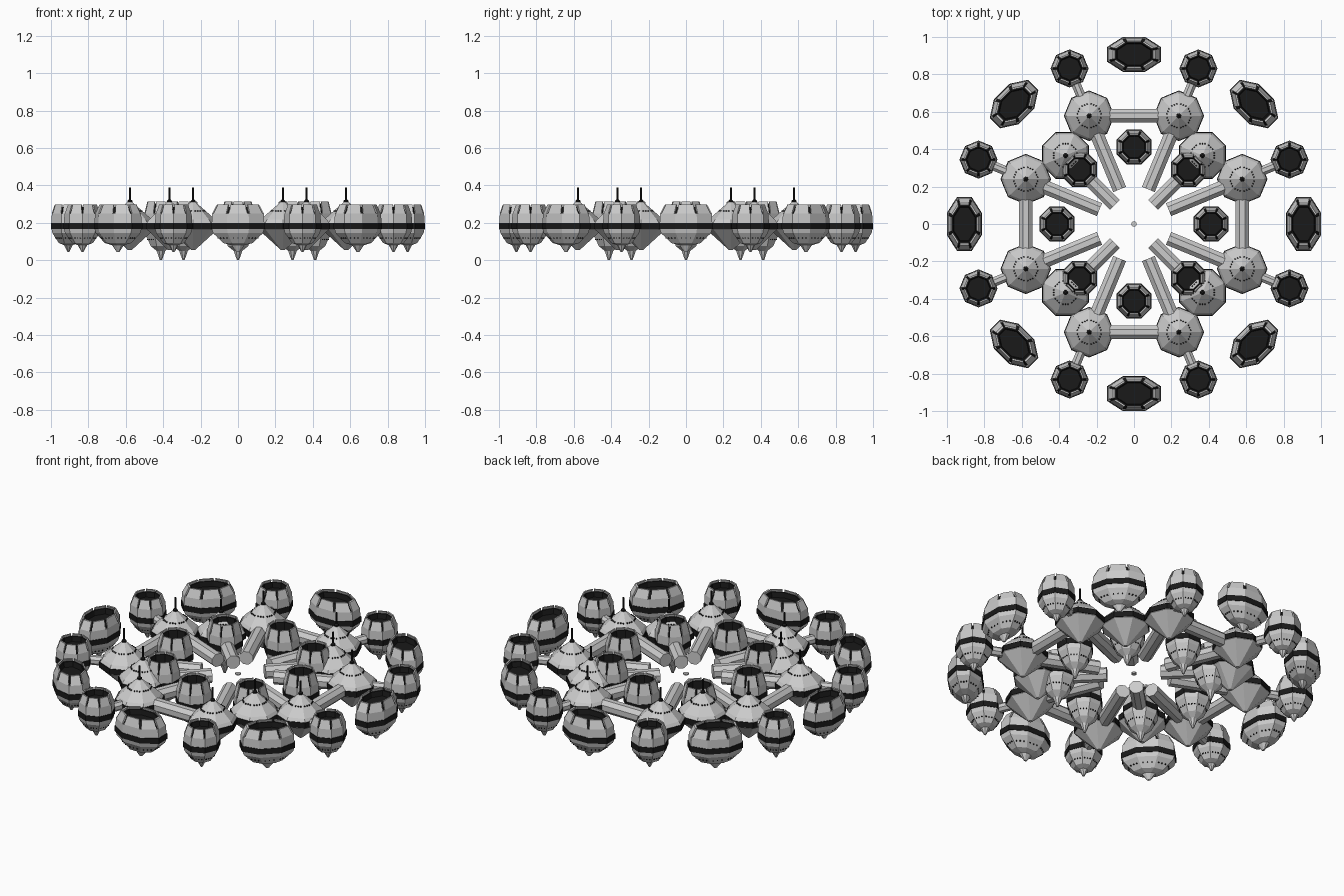
import bpy, bmesh, math
from mathutils import Matrix, Vector

if "Cube" in bpy.data.objects:
    bpy.data.objects.remove(bpy.data.objects["Cube"])

T = math.tan(math.pi / 8)  # half side of an octagon with apothem 1
EIGHTH = math.pi / 4

black = bpy.data.materials.new("black")
black.diffuse_color = (0.01, 0.01, 0.01, 1)
black.use_nodes = True
black.node_tree.nodes["Principled BSDF"].inputs["Base Color"].default_value = black.diffuse_color


def to_mesh(bm, name, mat=None):
    bmesh.ops.recalc_face_normals(bm, faces=bm.faces[:])
    me = bpy.data.meshes.new(name)
    bm.to_mesh(me)
    bm.free()
    if mat:
        me.materials.append(mat)
    return me


def lathe(name, profile, sx, sy, mat=None):
    """Eight-sided stack of rings; profile is (apothem fraction, z)."""
    bm = bmesh.new()
    rings = []
    for f, z in profile:
        r = f / math.cos(math.pi / 8)
        rings.append([bm.verts.new((sx * r * math.cos((k + .5) * EIGHTH),
                                    sy * r * math.sin((k + .5) * EIGHTH), z)) for k in range(8)])
    for a, b in zip(rings, rings[1:]):
        for k in range(8):
            bm.faces.new((a[k], a[(k + 1) % 8], b[(k + 1) % 8], b[k]))
    bm.faces.new(rings[0])
    bm.faces.new(rings[-1])
    return to_mesh(bm, name, mat)


def rim_panels(name, section, sx, sy, fill=.84):
    """Eight separate rim plates following the octagon's sides."""
    bm = bmesh.new()
    for k in range(8):
        c, s = math.cos(k * EIGHTH), math.sin(k * EIGHTH)
        ends = []
        for side in (-1, 1):
            ends.append([bm.verts.new((sx * f * (c - side * T * fill * s),
                                       sy * f * (s + side * T * fill * c), z)) for f, z in section])
        n = len(section)
        for i in range(n):
            j = (i + 1) % n
            bm.faces.new((ends[0][i], ends[0][j], ends[1][j], ends[1][i]))
        bm.faces.new(ends[0])
        bm.faces.new(ends[1])
    return to_mesh(bm, name)


def windows(name, f, z, sx, sy, size=.006):
    """Three tiny windows on each of the eight sides."""
    bm = bmesh.new()
    for k in range(8):
        c, s = math.cos(k * EIGHTH), math.sin(k * EIGHTH)
        for t in (-.55, 0, .55):
            p = Vector((sx * f * (c - t * T * s), sy * f * (s + t * T * c), z))
            bmesh.ops.create_cube(bm, size=size, matrix=Matrix.Translation(p) @ Matrix.Rotation(k * EIGHTH, 4, 'Z'))
    return to_mesh(bm, name, black)


def place(me, r=0, angle=0):
    ob = bpy.data.objects.new(me.name, me)
    ob.location = (r * math.cos(angle), r * math.sin(angle), 0)
    ob.rotation_euler.z = angle
    bpy.context.collection.objects.link(ob)


def bar(name, a, b, radius):
    """Eight-sided beam between two plan points at belt height."""
    a, b = Vector((*a, .185)), Vector((*b, .185))
    d = b - a
    bm = bmesh.new()
    bmesh.ops.create_cone(bm, cap_ends=True, segments=8, radius1=radius, radius2=radius, depth=d.length,
                          matrix=Matrix.Translation((a + b) / 2) @ d.to_track_quat('Z', 'Y').to_matrix().to_4x4()
                          @ Matrix.Rotation(math.pi / 8, 4, 'Z'))
    place(to_mesh(bm, name))


def polar(r, a):
    return (r * math.cos(a), r * math.sin(a))


def pod(name, sx, sy, lower, top):
    """Open-topped pod: body, belt, dark well, rim plates and windows."""
    body = lower + [(.97, .168), (.97, .2), (.95, .25), (.6, .25)]
    well = [(.9, .249), (.7, top - .012), (.64, top - .012), (.6, .255)]
    plates = [(.95, .25), (.78, top), (.7, top), (.85, .25)]
    (f1, z1), (f2, z2) = lower[-2:]
    return [lathe(name + "_body", body, sx, sy),
            lathe(name + "_belt", [(.9, .168), (1, .168), (1, .2), (.9, .2)], sx, sy, black),
            lathe(name + "_well", well, sx, sy, black),
            rim_panels(name + "_rim", plates, sx, sy),
            windows(name + "_windows", (f1 + f2) / 2, (z1 + z2) / 2, sx, sy)]


# Three kinds of pod
short_keel = [(.06, .045), (.24, .08), (.55, .092), (.92, .145)]
long_keel = [(.06, 0), (.25, .05), (.58, .075), (.93, .145)]
large_pod = pod("large_pod", .093, .145, short_keel, .297)
small_pod = pod("small_pod", .094, .094, short_keel, .297)
inner_pod = pod("inner_pod", .093, .093, long_keel, .314)

# Cone hub with belt, windows and mast
H = .125
hub = [lathe("hub_body", [(.08, .055), (.97, .165), (.97, .2), (.88, .217), (.1, .31)], H, H),
       lathe("hub_belt", [(.9, .168), (1, .168), (1, .2), (.9, .2)], H, H, black),
       windows("hub_windows", .5, .264, H, H),
       lathe("hub_mast", [(.013, .305), (.012, .318), (.005, .325), (.005, .388)], 1, 1, black)]

for k in range(8):
    a = k * EIGHTH
    b = a + EIGHTH / 2
    for me in large_pod:
        place(me, .907, a)
    for me in inner_pod:
        place(me, .412, a)
    for me in small_pod:
        place(me, .9, b)
    for me in hub:
        place(me, .626, b)
    # Spoke inward and short link outward
    bar("spoke", polar(.2, b), polar(.626, b), .04)
    bar("pod_link", polar(.626, b), polar(.88, b), .027)
    if k % 2:
        # Extra hub and spoke on the diagonals
        for me in hub:
            place(me, .518, a)
        bar("diagonal_spoke", polar(.145, a), polar(.518, a), .04)
    else:
        # Beam joining neighbouring hubs
        bar("hub_beam", polar(.626, a - EIGHTH / 2), polar(.626, b), .04)

# Tiny centre marker
place(lathe("centre_disc", [(1, .18), (1, .188)], .014, .014))
